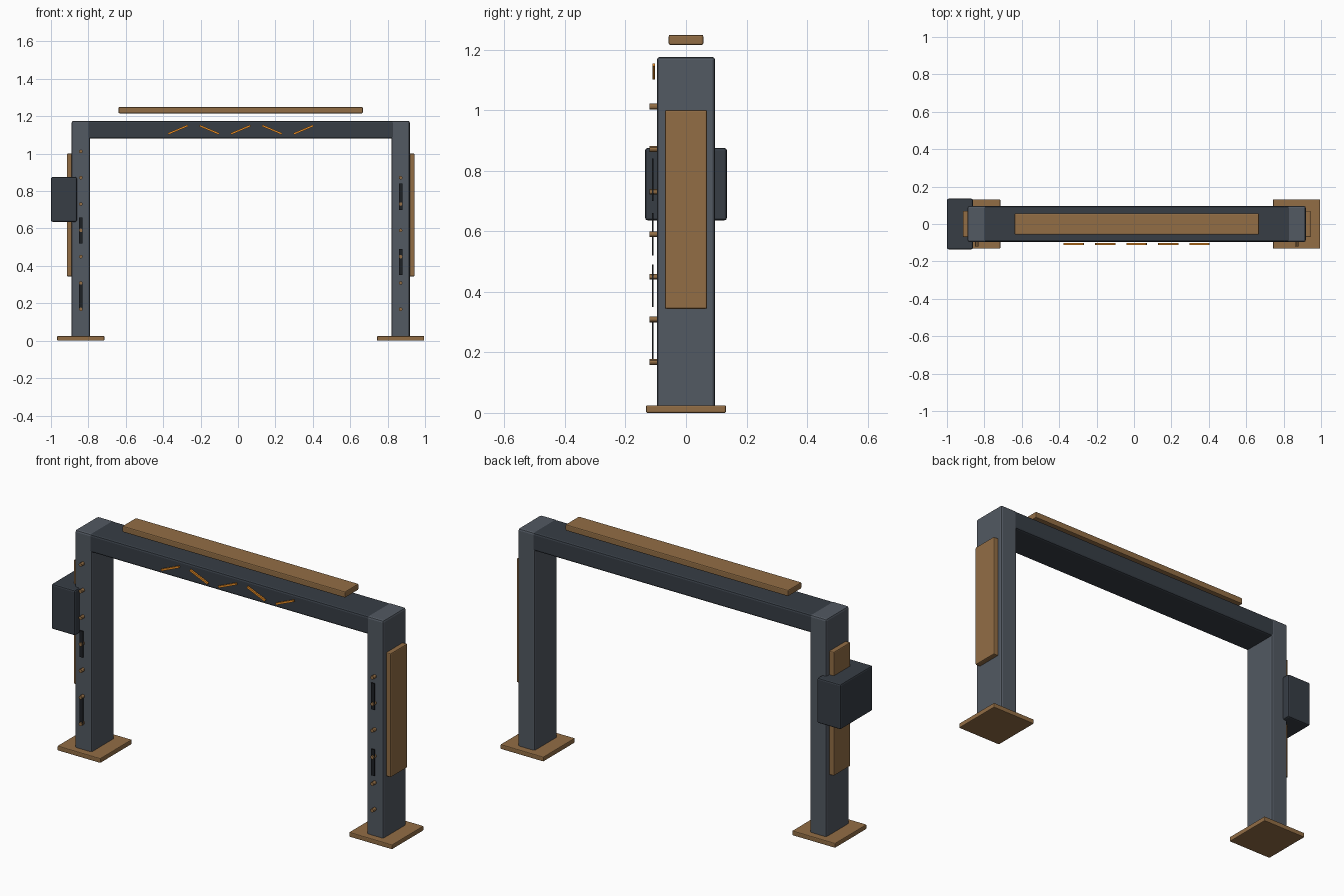
import bpy, math

if "Cube" in bpy.data.objects:
    bpy.data.objects.remove(bpy.data.objects["Cube"])


def material(name, rgb):
    m = bpy.data.materials.new(name)
    m.diffuse_color = (*rgb, 1)
    m.use_nodes = True
    m.node_tree.nodes["Principled BSDF"].inputs["Base Color"].default_value = m.diffuse_color
    return m


STEEL = material("steel_grey", (0.085, 0.10, 0.122))
DARK = material("dark_steel", (0.038, 0.047, 0.06))
BRONZE = material("bronze", (0.29, 0.155, 0.06))
ORANGE = material("orange", (0.85, 0.28, 0.02))
BLACK = material("black", (0.012, 0.014, 0.017))


def finish(ob, name, mat, bevel, segments=2):
    ob.name = name
    ob.data.materials.append(mat)
    if bevel:
        b = ob.modifiers.new("bevel", 'BEVEL')
        b.width = bevel
        b.segments = segments
    return ob


def box(name, x, y, z, mat, bevel=0.0, tilt=0.0):
    """Box from (min, max) ranges, optionally tilted about y."""
    bpy.ops.mesh.primitive_cube_add(
        size=1, location=[(r[0] + r[1]) / 2 for r in (x, y, z)])
    ob = bpy.context.object
    ob.scale = [r[1] - r[0] for r in (x, y, z)]
    bpy.ops.object.transform_apply(location=False, rotation=False, scale=True)
    ob.rotation_euler.y = tilt
    return finish(ob, name, mat, bevel)


def bolt(name, x, z):
    bpy.ops.mesh.primitive_cylinder_add(
        vertices=12, radius=0.0095, depth=0.026,
        location=(x, -0.107, z), rotation=(math.pi / 2, 0, 0))
    finish(bpy.context.object, name, BRONZE, 0.0)
    bpy.ops.object.shade_smooth_by_angle()


CX = 0.0145      # middle of the gate
POST = 0.855     # post distance from the middle

# Posts, foot plates, side panels, bolts and slots
for side, s, bolts, slots in (("left", -1, 7, (0.238, 0.59)),
                              ("right", 1, 6, (0.42, 0.77))):
    px = CX + s * POST
    box(side + "_post", (px - 0.049, px + 0.049), (-0.096, 0.096),
        (0.001, 1.176), STEEL, 0.01)
    box(side + "_foot_plate", (px - 0.126, px + 0.126), (-0.132, 0.132),
        (0, 0.025), BRONZE, 0.004)
    a, b = sorted((px + s * 0.045, px + s * 0.075))
    box(side + "_side_panel", (a, b), (-0.07, 0.07), (0.344, 1.0),
        BRONZE, 0.005)
    for i in range(bolts):
        bolt(f"{side}_bolt_{i + 1}", px, 0.168 + 0.1407 * i)
    for i, z in enumerate(slots):
        box(f"{side}_slot_{i + 1}", (px - 0.01, px + 0.01),
            (-0.113, -0.108), (z - 0.07, z + 0.07), BLACK)

# Cross beam and floating top plank
box("cross_beam", (CX - 0.903, CX + 0.903), (-0.095, 0.095),
    (1.08, 1.175), DARK, 0.01)
box("top_plank", (CX - 0.653, CX + 0.653), (-0.057, 0.057),
    (1.216, 1.249), BRONZE, 0.005)

# Control box on the left post
box("control_box", (-1.0, -0.862), (-0.135, 0.135), (0.636, 0.875),
    DARK, 0.008)

# Zigzag marker strips on the beam front
for i in range(5):
    x = CX + (i - 2) * 0.168
    box(f"marker_strip_{i + 1}", (x - 0.057, x + 0.057), (-0.111, -0.102),
        (1.123, 1.133), ORANGE, 0, math.radians(-23 if i % 2 == 0 else 23))
